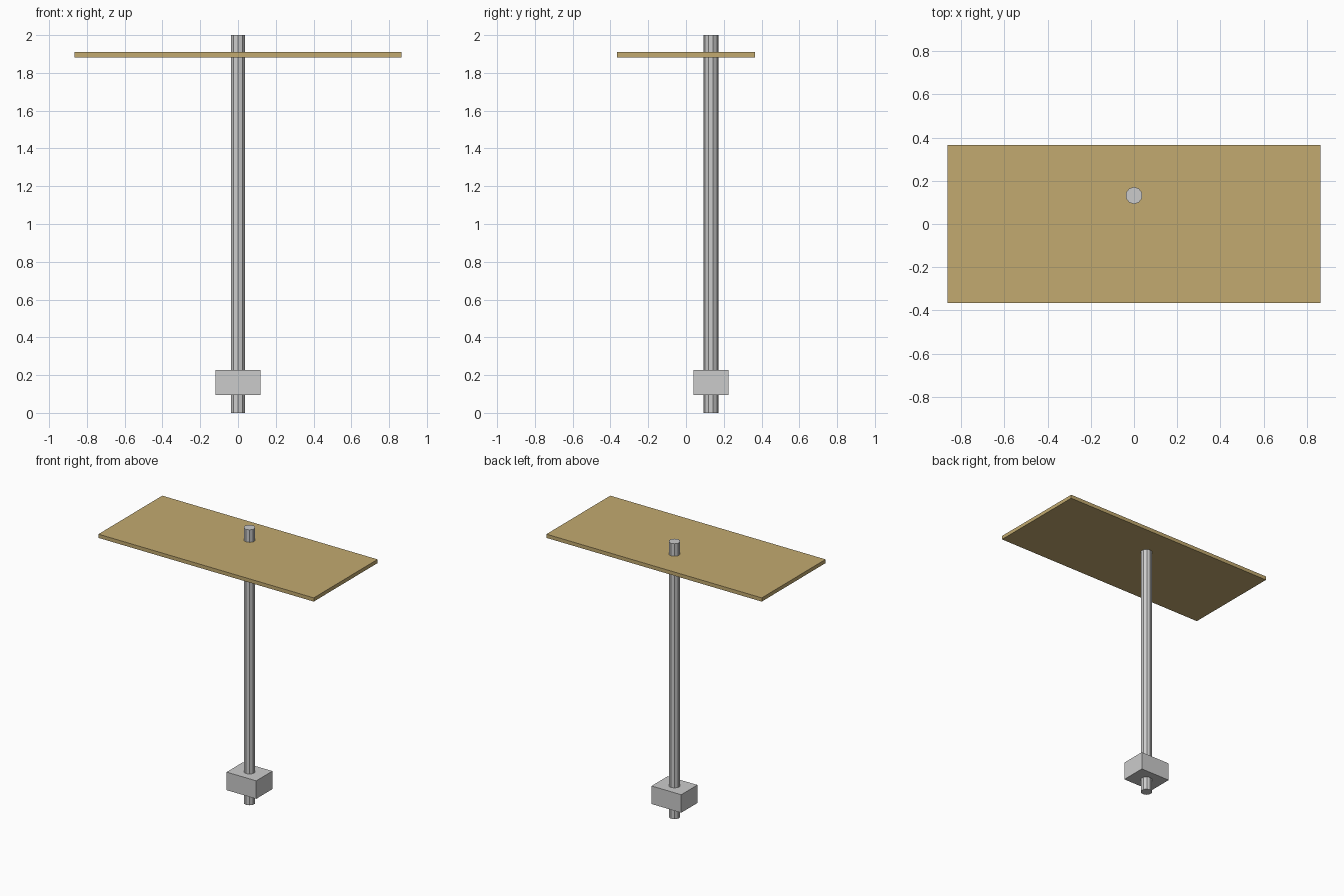
import bpy

if "Cube" in bpy.data.objects:
    bpy.data.objects.remove(bpy.data.objects["Cube"])

POLE_Y = 0.132


def material(name, rgb):
    mat = bpy.data.materials.new(name)
    mat.diffuse_color = (*rgb, 1.0)
    mat.use_nodes = True
    mat.node_tree.nodes["Principled BSDF"].inputs["Base Color"].default_value = mat.diffuse_color
    return mat


def box(name, centre, size):
    bpy.ops.mesh.primitive_cube_add(size=1, location=centre)
    obj = bpy.context.object
    obj.name = name
    obj.scale = size
    bpy.ops.object.transform_apply(location=False, rotation=False, scale=True)
    return obj


# Thin rectangular board near the top
board = box("board", (0, 0, 1.896), (1.73, 0.732, 0.027))
board.data.materials.append(material("tan", (0.54, 0.40, 0.16)))

# Faceted pole running through the board and the base block
bpy.ops.mesh.primitive_cylinder_add(vertices=10, radius=0.0395, depth=2.0,
                                    location=(0, POLE_Y, 1.0))
bpy.context.object.name = "pole"

# Block around the foot of the pole
box("base_block", (0, POLE_Y, 0.161), (0.238, 0.186, 0.131))
